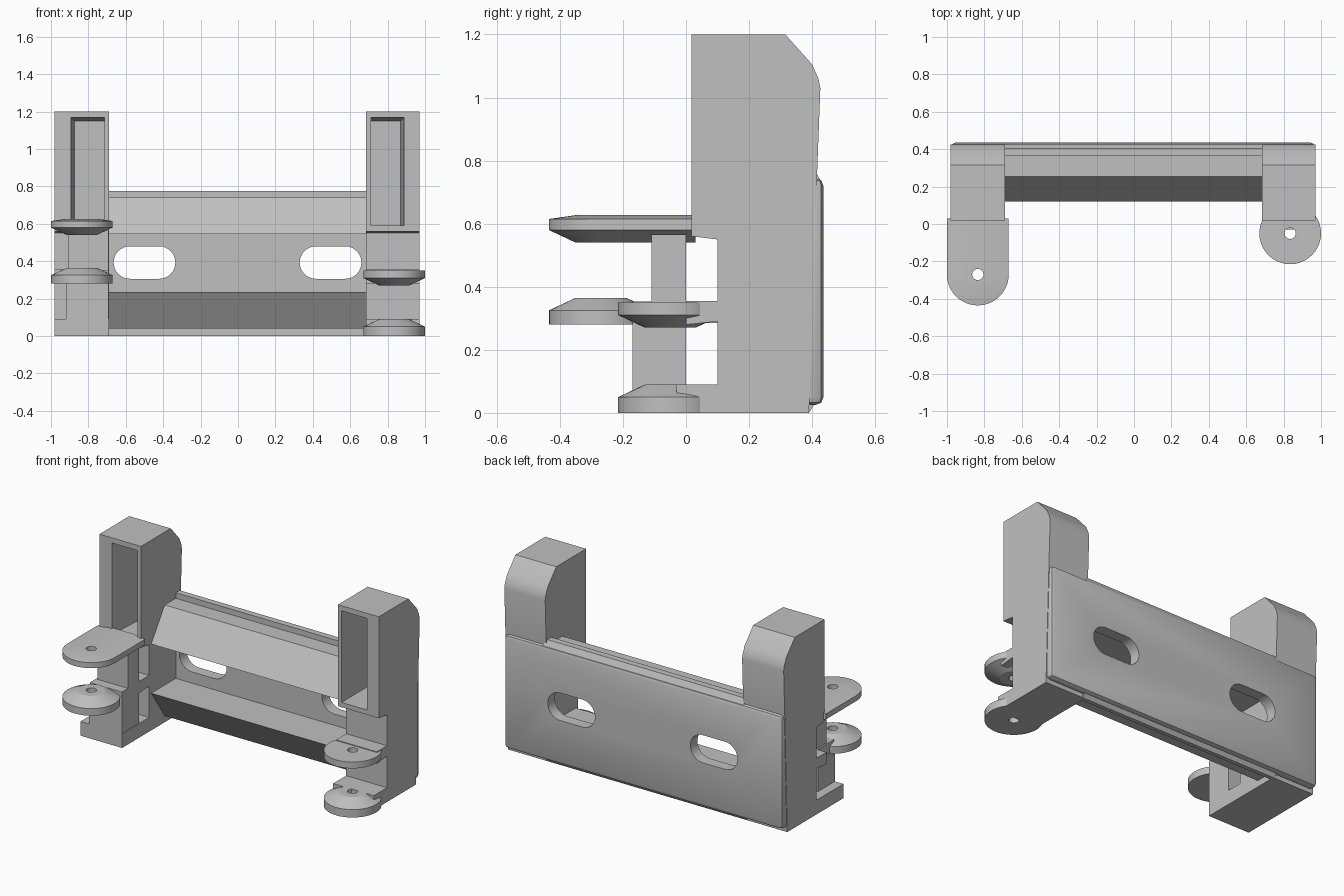
import bpy, bmesh, math

cube = bpy.data.objects.get("Cube")
if cube:
    bpy.data.objects.remove(cube, do_unlink=True)

GREY = bpy.data.materials.new("plain_grey")
GREY.use_nodes = True
GREY.diffuse_color = (0.53, 0.53, 0.53, 1)
GREY.node_tree.nodes["Principled BSDF"].inputs["Base Color"].default_value = (0.53, 0.53, 0.53, 1)


def loft(name, rings):
    """Closed solid through rings of matching points."""
    bm = bmesh.new()
    loops = [[bm.verts.new(p) for p in ring] for ring in rings]
    n = len(loops[0])
    for a, b in zip(loops, loops[1:]):
        for i in range(n):
            j = (i + 1) % n
            bm.faces.new((a[i], a[j], b[j], b[i]))
    bm.faces.new(loops[0][::-1])
    bm.faces.new(loops[-1])
    bmesh.ops.recalc_face_normals(bm, faces=bm.faces)
    mesh = bpy.data.meshes.new(name)
    bm.to_mesh(mesh)
    bm.free()
    mesh.materials.append(GREY)
    obj = bpy.data.objects.new(name, mesh)
    bpy.context.collection.objects.link(obj)
    return obj


def prism_x(name, profile, x0, x1):
    """Extrude a (y, z) profile along x."""
    return loft(name, [[(x, y, z) for y, z in profile] for x in (x0, x1)])


def box(name, x, y, z):
    return prism_x(name, [(y[0], z[0]), (y[1], z[0]), (y[1], z[1]), (y[0], z[1])], *x)


def apply(obj, mod):
    bpy.ops.object.select_all(action='DESELECT')
    bpy.context.view_layer.objects.active = obj
    obj.select_set(True)
    bpy.ops.object.modifier_apply(modifier=mod.name)


def cut(obj, cutter):
    mod = obj.modifiers.new("cut", 'BOOLEAN')
    mod.operation = 'DIFFERENCE'
    mod.solver = 'EXACT'
    mod.object = cutter
    apply(obj, mod)


def smooth(obj):
    bpy.ops.object.select_all(action='DESELECT')
    bpy.context.view_layer.objects.active = obj
    obj.select_set(True)
    bpy.ops.object.shade_smooth_by_angle(angle=math.radians(25))


def circle(cx, cy, r, z, back=None, n=40):
    """Round outline, or a tongue whose straight sides run to y = back."""
    if back is None:
        return [(cx + r * math.cos(2 * math.pi * i / n), cy + r * math.sin(2 * math.pi * i / n), z)
                for i in range(n)]
    arc = [(cx + r * math.cos(math.pi * (1 + i / n)), cy + r * math.sin(math.pi * (1 + i / n)), z)
           for i in range(n + 1)]
    return arc + [(cx + r, back, z), (cx - r, back, z)]


def lug(name, cx, cy, levels, back=None):
    obj = loft(name, [circle(cx, cy, r, z, back) for z, r in levels])
    drill = loft("drill", [circle(cx, cy, 0.03, z, n=24) for z in (-0.5, 1.5)])
    cut(obj, drill)
    bpy.data.objects.remove(drill, do_unlink=True)
    smooth(obj)


# Posts: notched at the front, rounded at the upper back
def post(name, side, inner, outer, foot):
    profile = [(foot, 0), (0.39, 0), (0.415, 0.74), (0.426, 1.03), (0.42, 1.06), (0.40, 1.105),
               (0.315, 1.2), (0.018, 1.2), (0.018, 0.56), (0.1, 0.55), (0.1, 0.355),
               (0, 0.355), (0, 0.28), (0.1, 0.29), (0.1, 0.09), (foot, 0.09)]
    obj = prism_x(name, profile, side * inner, side * outer)
    # Tapered pocket in the front
    rings = []
    for y, t in ((-0.1, 0), (0.3, 0.025)):
        a, b = side * (inner + 0.025), side * (inner + 0.21 - t)
        rings.append([(a, y, 0.59), (b, y, 0.59), (b, y, 1.175 - t), (a, y, 1.175 - t)])
    pocket = loft("pocket", rings)
    cut(obj, pocket)
    bpy.data.objects.remove(pocket, do_unlink=True)
    smooth(obj)


post("left_post", 1, 0.685, 0.97, -0.03)
post("right_post", -1, 0.69, 0.98, -0.17)

# Stepped column in front of the right post
box("right_lower_column", (-0.92, -0.692), (-0.17, 0), (0.05, 0.29))
box("right_column_bridge", (-0.915, -0.692), (-0.17, 0.12), (0.285, 0.353))
box("right_upper_column", (-0.905, -0.692), (-0.11, 0), (0.34, 0.565))

# Lugs: cone above on the lower ones, cone below on the upper ones
R, r = 0.165, 0.08
lug("left_lower_lug", 0.835, -0.05, [(0, R), (0.05, R), (0.09, r)])
lug("left_upper_lug", 0.835, -0.05, [(0.27, r), (0.31, R), (0.35, R)])
lug("right_lower_lug", -0.835, -0.27, [(0.28, R), (0.325, R), (0.365, r)])
lug("right_upper_lug", -0.835, -0.27, [(0.54, r), (0.58, R), (0.615, R), (0.627, r)], back=0.03)

# Channel-shaped crossbeam
beam = prism_x("crossbeam", [
    (0.365, 0), (0.39, 0), (0.42, 0.05), (0.425, 0.74), (0.405, 0.775), (0.365, 0.775),
    (0.365, 0.74), (0.255, 0.74), (0.12, 0.545), (0.365, 0.545),
    (0.365, 0.235), (0.12, 0.235), (0.255, 0.04), (0.365, 0.04)], -0.7, 0.7)

# Back plate with chamfered edges
plate = box("back_plate", (-0.977, 0.967), (0.37, 0.436), (0.025, 0.745))
bevel = plate.modifiers.new("chamfer", 'BEVEL')
bevel.width = 0.025
bevel.segments = 2
apply(plate, bevel)

# Two long slots through beam and plate
for cx in (-0.5, 0.495):
    outline = []
    for s in (1, -1):
        for i in range(17):
            a = math.pi * (i / 16 - 0.5)
            outline.append((cx + s * (0.078 + 0.087 * math.cos(a)), 0.393 + s * 0.087 * math.sin(a)))
    slot = loft("slot", [[(x, y, z) for x, z in outline] for y in (0.3, 0.6)])
    cut(beam, slot)
    cut(plate, slot)
    bpy.data.objects.remove(slot, do_unlink=True)
smooth(beam)
smooth(plate)
